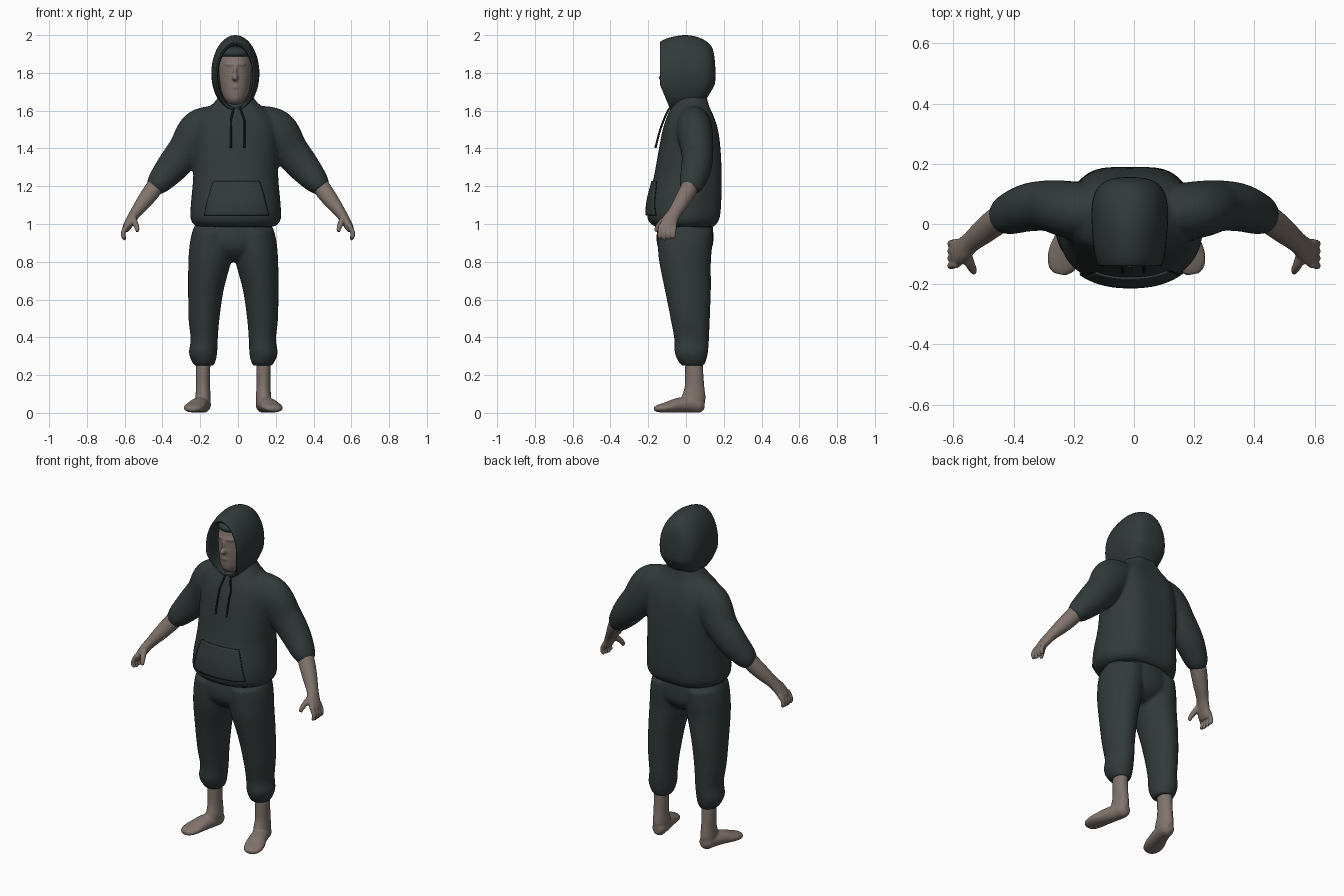
import bpy, bmesh
from math import sin, cos, pi
from mathutils import Vector, Matrix

cube = bpy.data.objects.get("Cube")
if cube:
    bpy.data.objects.remove(cube, do_unlink=True)


def material(name, rgb):
    m = bpy.data.materials.new(name)
    m.use_nodes = True
    m.diffuse_color = (*rgb, 1)
    m.node_tree.nodes["Principled BSDF"].inputs["Base Color"].default_value = (*rgb, 1)
    return m


CLOTH = material("dark green cloth", (0.032, 0.043, 0.042))
SKIN = material("skin", (0.22, 0.175, 0.15))
CORD = material("black cord", (0.012, 0.015, 0.015))


def resample(rows, n=6):
    """Catmull-Rom through rows of numbers."""
    out = []
    for i in range(len(rows) - 1):
        p0, p1, p2, p3 = (rows[max(0, min(len(rows) - 1, i + k))] for k in (-1, 0, 1, 2))
        for j in range(n):
            t = j / n
            out.append([b + 0.5 * t * (c - a + t * (2 * a - 5 * b + 4 * c - d
                        + t * (3 * (b - c) + d - a))) for a, b, c, d in zip(p0, p1, p2, p3)])
    return out + [list(rows[-1])]


def skin_rings(bm, rings):
    loops = [[bm.verts.new(p) for p in r] for r in rings]
    n = len(loops[0])
    for a, b in zip(loops, loops[1:]):
        for i in range(n):
            k = (i + 1) % n
            bm.faces.new((a[i], a[k], b[k], b[i]))
    bm.faces.new(loops[0])
    bm.faces.new(loops[-1])


def spow(v, p):
    return abs(v) ** p * (1 if v >= 0 else -1)


def tube(bm, rows, flat=False, p=1.0, fold=0.0, n=32):
    """Elliptical tube through rows of x, y, z, radius a, radius b."""
    rows = resample(rows)
    pts = [Vector(r[:3]) for r in rows]
    rings = []
    for i, (c, r) in enumerate(zip(pts, rows)):
        u, v = Vector((1, 0, 0)), Vector((0, 1, 0))
        if not flat:
            t = (pts[min(i + 1, len(pts) - 1)] - pts[max(i - 1, 0)]).normalized()
            ref = Vector((0, 0, 1)) if abs(t.y) > 0.85 else Vector((0, 1, 0))
            u = t.cross(ref).normalized()
            v = t.cross(u)
        ring = []
        for k in range(n):
            a = 2 * pi * k / n
            f = 1 + fold * max(0, sin(a)) * cos(6 * a)
            ring.append(c + u * r[3] * spow(cos(a), p) * f + v * r[4] * spow(sin(a), p) * f)
        rings.append(ring)
    skin_rings(bm, rings)


def ball(bm, loc, size):
    bmesh.ops.create_uvsphere(bm, u_segments=24, v_segments=16, radius=1,
                              matrix=Matrix.Translation(loc) @ Matrix.Diagonal((*size, 1)))


def finish(name, bm, mat, voxel=0, smooth=4):
    bmesh.ops.recalc_face_normals(bm, faces=bm.faces)
    for f in bm.faces:
        f.smooth = True
    me = bpy.data.meshes.new(name)
    bm.to_mesh(me)
    bm.free()
    me.materials.append(mat)
    ob = bpy.data.objects.new(name, me)
    bpy.context.collection.objects.link(ob)
    if voxel:
        # fuse overlapping shells into one soft surface
        rm = ob.modifiers.new("Fuse", 'REMESH')
        rm.mode = 'VOXEL'
        rm.voxel_size = voxel
        rm.use_smooth_shade = True
        sm = ob.modifiers.new("Soften", 'SMOOTH')
        sm.factor = 0.5
        sm.iterations = smooth
    return ob


def side(rows, s, cx=0):
    return [(cx + s * r[0], *r[1:]) for r in rows]


# Sweatshirt body and sleeves
bm = bmesh.new()
torso = [(0.985, -.005, .20, .155), (1.005, -.01, .228, .18), (1.04, -.01, .24, .195),
         (1.12, -.005, .236, .197), (1.25, .012, .225, .182), (1.4, .022, .225, .165),
         (1.5, .025, .222, .148), (1.57, .025, .20, .125), (1.62, .025, .14, .102),
         (1.66, .03, .10, .085), (1.70, .035, .08, .07)]
tube(bm, [(-.012, y, z, rx, ry) for z, y, rx, ry in torso], True, 0.88, 0.03, 64)
sleeve = [(.06, .035, 1.55, .08, .08), (.19, .045, 1.495, .118, .095), (.28, .06, 1.385, .096, .085),
          (.35, .055, 1.30, .085, .08), (.41, .035, 1.23, .068, .07), (.435, .025, 1.20, .055, .06),
          (.45, .018, 1.18, .04, .045)]
for s in (1, -1):
    tube(bm, side(sleeve, s))
sweatshirt = finish("sweatshirt", bm, CLOTH, 0.009, 5)

# Hood, from the inner lining over the rim to the back
bm = bmesh.new()
hood = [(-.03, 1.94, 1.63, .09), (-.12, 1.948, 1.617, .092), (-.135, 1.956, 1.61, .098),
        (-.135, 1.966, 1.602, .107), (-.09, 1.986, 1.60, .118), (-.01, 2.0, 1.60, .126),
        (.06, 1.99, 1.60, .126), (.11, 1.965, 1.62, .113), (.14, 1.93, 1.66, .085),
        (.152, 1.87, 1.72, .05), (.156, 1.81, 1.78, .012)]
rings = []
for y, top, bot, rx in resample(hood, 5):
    ring = []
    for k in range(48):
        a = 2 * pi * k / 48
        z = (top + bot) / 2 + (top - bot) / 2 * cos(a)
        ring.append((-.014 + rx * sin(a), y * (1 - 3 * max(0, 1.74 - z)), z))
    rings.append(ring)
skin_rings(bm, rings)
finish("hood", bm, CLOTH)

# Head with brow, nose and mouth
bm = bmesh.new()
head = [(1.55, .03, .06, .06), (1.62, .015, .058, .07), (1.645, -.03, .045, .062),
        (1.67, -.025, .062, .08), (1.72, -.01, .078, .10), (1.79, 0, .088, .112),
        (1.86, .005, .088, .114), (1.92, .01, .07, .095), (1.945, .01, .03, .04)]
tube(bm, [(-.015, y, z, rx, ry) for z, y, rx, ry in head], True)
ball(bm, (-.015, -.115, 1.775), (.017, .031, .018))
ball(bm, (-.015, -.108, 1.805), (.011, .02, .04))
ball(bm, (-.015, -.09, 1.845), (.055, .026, .014))
ball(bm, (-.015, -.095, 1.725), (.026, .02, .016))
ball(bm, (-.015, -.088, 1.67), (.025, .018, .016))
finish("head", bm, SKIN, 0.006, 3)

# Close cap under the hood
bm = bmesh.new()
ball(bm, (-.015, .01, 1.905), (.093, .125, .042))
finish("cap", bm, CLOTH)

# Trousers
LEG_X = -.025
bm = bmesh.new()
hips = [(1.04, 0, .19, .135), (.95, -.005, .215, .15), (.88, -.005, .21, .145),
        (.83, -.003, .14, .11), (.80, 0, .06, .06)]
tube(bm, [(LEG_X, y, z, rx, ry) for z, y, rx, ry in hips], True)
leg = [(.11, -.005, .97, .105, .145), (.115, -.005, .9, .115, .145), (.125, -.005, .8, .113, .137),
       (.145, .01, .65, .094, .122), (.155, .022, .5, .082, .104), (.154, .03, .39, .072, .092),
       (.16, .028, .32, .075, .088), (.157, .032, .275, .064, .074), (.154, .036, .25, .05, .058)]
for s in (1, -1):
    tube(bm, side(leg, s, LEG_X), True)
finish("trousers", bm, CLOTH, 0.009, 5)

# Arms with hands, and feet
forearm = [(.42, .03, 1.225, .045, .045), (.455, .01, 1.175, .046, .046), (.50, -.025, 1.115, .04, .042),
           (.542, -.06, 1.06, .03, .036), (.568, -.085, 1.02, .026, .042), (.59, -.098, .98, .022, .044),
           (.597, -.10, .962, .015, .036)]
thumb = [(.56, -.095, 1.035, .02, .02), (.545, -.132, 1.005, .016, .016),
         (.535, -.152, .98, .013, .013), (.532, -.16, .96, .009, .009)]
shin = [(.158, .042, .30, .038, .046), (.16, .043, .22, .038, .048), (.16, .045, .14, .037, .052),
        (.16, .04, .08, .041, .063), (.162, .035, .035, .04, .06)]
foot = [(.155, .098, .04, .02, .022), (.157, .075, .042, .038, .041), (.165, .03, .045, .044, .043),
        (.185, -.04, .041, .05, .039), (.205, -.10, .03, .056, .028),
        (.216, -.145, .023, .046, .02), (.22, -.167, .02, .022, .012)]
for s, word in ((1, "left"), (-1, "right")):
    bm = bmesh.new()
    tube(bm, side(forearm, s))
    tube(bm, side(thumb, s), n=16)
    for i in range(4):
        y = -.133 + .024 * i
        tip = .915 + .008 * abs(i - 1.3)
        finger = [(.587, y, .995, .013, .013), (.606, y - .004, .96, .0125, .0125),
                  (.607, y - .006, .935, .0115, .0115), (.596, y - .006, tip, .0085, .0085)]
        tube(bm, side(finger, s), n=16)
    finish(word + "_arm", bm, SKIN, 0.0045, 2)
    bm = bmesh.new()
    tube(bm, side(shin, s, LEG_X), True)
    tube(bm, side(foot, s, LEG_X))
    finish(word + "_foot", bm, SKIN, 0.006, 4)

# Find the sweatshirt's front so that details can lie on it
bpy.context.view_layer.update()
shell = sweatshirt.evaluated_get(bpy.context.evaluated_depsgraph_get())


def on_front(x, z, lift):
    hit, loc, _, _ = shell.ray_cast(Vector((x, -1, z)), Vector((0, 1, 0)))
    return Vector((x, (loc.y if hit else -.1) - lift, z))


# Front pocket with slanted openings
def pocket_edge(t):
    return .118 + .05 * t ** 0.8


bm = bmesh.new()
COLS, ROWS = 24, 16
grid = []
for j in range(ROWS + 1):
    t = j / ROWS
    grid.append([bm.verts.new(on_front(-.008 + pocket_edge(t) * (2 * i / COLS - 1), 1.225 - .18 * t, .001))
                 for i in range(COLS + 1)])
for a, b in zip(grid, grid[1:]):
    for i in range(COLS):
        bm.faces.new((a[i], b[i], b[i + 1], a[i + 1]))
pocket = finish("front_pocket", bm, CLOTH)
thick = pocket.modifiers.new("Thickness", 'SOLIDIFY')
thick.thickness = 0.007
thick.offset = 1

bm = bmesh.new()
for s in (1, -1):
    slit = [on_front(-.008 + s * (pocket_edge(t / 6) + .002), 1.225 - .03 * t, .004) for t in range(7)]
    tube(bm, [(*p, .003, .003) for p in slit], n=8)
finish("pocket_openings", bm, CORD)

# Drawstrings
bm = bmesh.new()
for x0, x1 in ((-.022, -.038), (.012, .034)):
    cord = [on_front(x0 + (x1 - x0) * min(1, t / 2), 1.615 - .034 * t, .008 + .002 * t) for t in range(7)]
    tube(bm, [(*p, .005, .005) for p in cord], n=10)
    ball(bm, cord[-1], (.0065, .0065, .009))
finish("drawstrings", bm, CORD)
